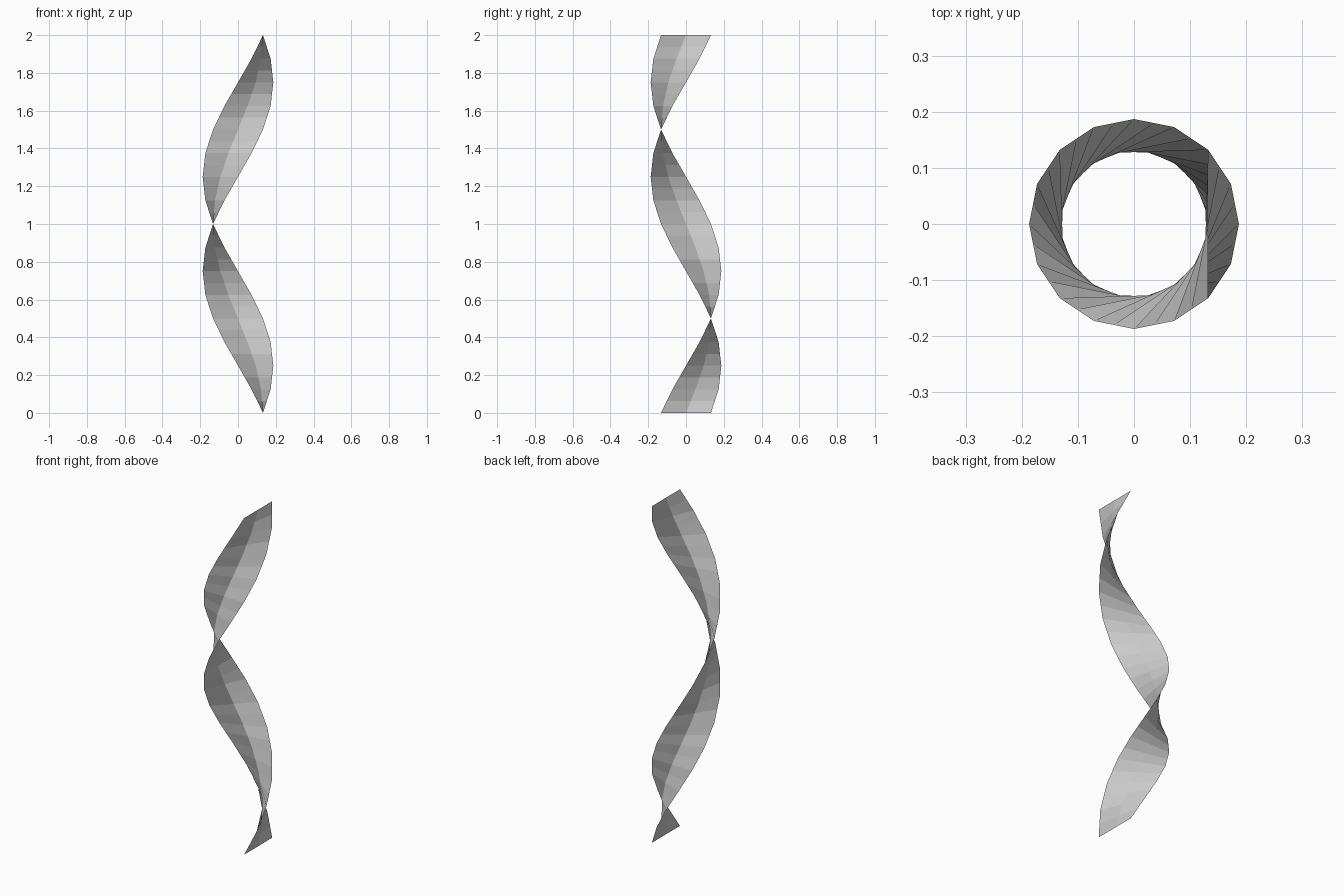
import bpy, bmesh, math

if "Cube" in bpy.data.objects:
    bpy.data.objects.remove(bpy.data.objects["Cube"])

HEIGHT, STEPS, RADIUS = 2.0, 16, 0.187

# Ribbon: flat strip offset from the axis, making one full turn on its way up
bm = bmesh.new()
rows = []
for i in range(STEPS + 1):
    turn = 2 * math.pi * i / STEPS
    rows.append([bm.verts.new((RADIUS * math.cos(turn + side * math.pi / 4),
                               RADIUS * math.sin(turn + side * math.pi / 4),
                               HEIGHT * i / STEPS)) for side in (-1, 1)])
for low, high in zip(rows, rows[1:]):
    bm.faces.new((low[0], low[1], high[1], high[0]))

mesh = bpy.data.meshes.new("twisted_ribbon")
bm.to_mesh(mesh)
bm.free()
ribbon = bpy.data.objects.new("twisted_ribbon", mesh)
bpy.context.collection.objects.link(ribbon)

# Split every panel in four without smoothing the outline
split = ribbon.modifiers.new("split_panels", 'SUBSURF')
split.subdivision_type = 'SIMPLE'
split.levels = split.render_levels = 1
